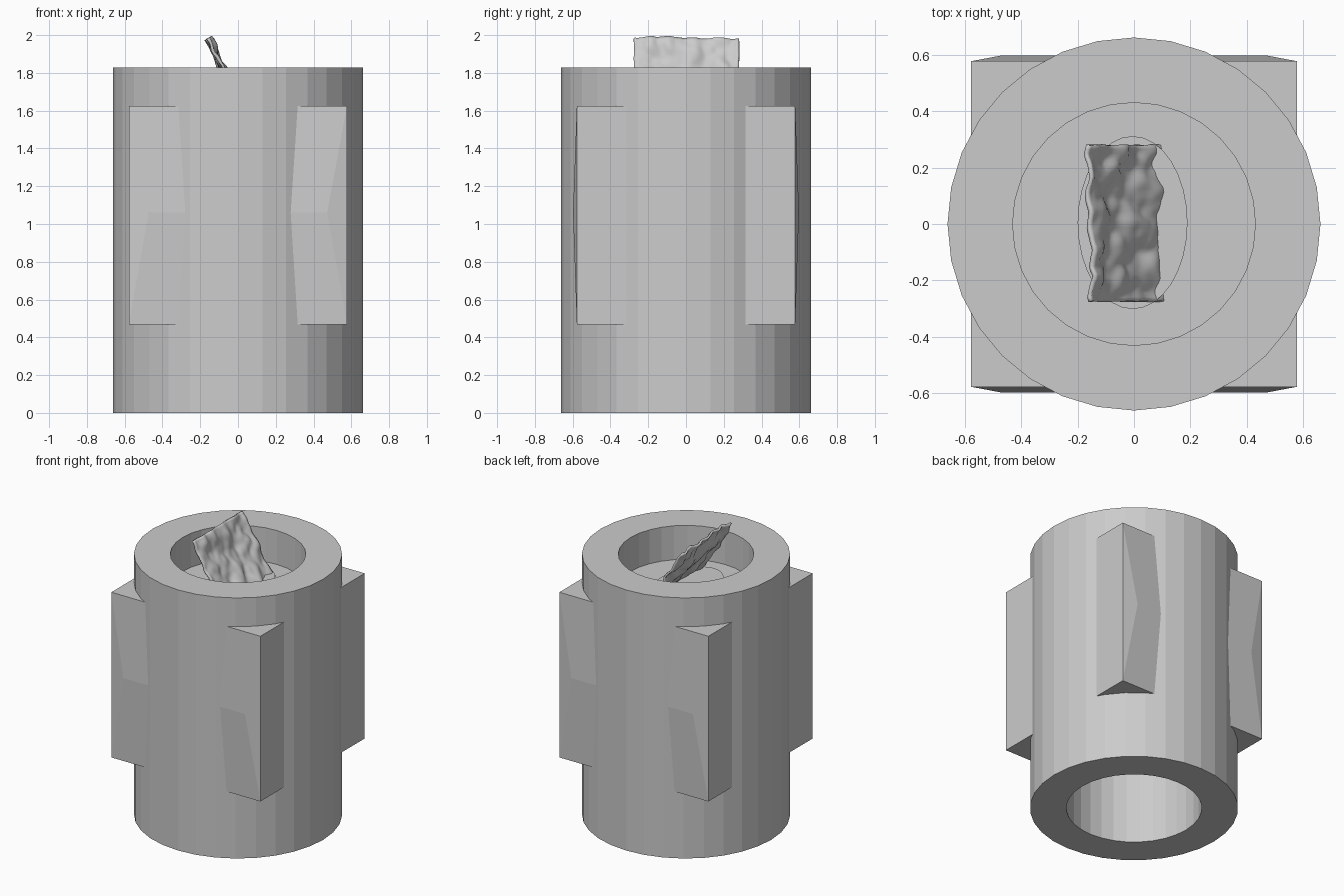
import bpy, bmesh
from math import sin, cos, pi
from mathutils import Vector, noise

if "Cube" in bpy.data.objects:
    bpy.data.objects.remove(bpy.data.objects["Cube"])


def add_object(name, bm, smooth=False):
    bmesh.ops.recalc_face_normals(bm, faces=bm.faces)
    mesh = bpy.data.meshes.new(name)
    bm.to_mesh(mesh)
    bm.free()
    for p in mesh.polygons:
        p.use_smooth = smooth
    ob = bpy.data.objects.new(name, mesh)
    bpy.context.collection.objects.link(ob)
    return ob


def disc(name, rx, ry, z0, z1, x=0, y=0, sides=32):
    """Solid elliptical cylinder."""
    bm = bmesh.new()
    bmesh.ops.create_cone(bm, cap_ends=True, segments=sides,
                          radius1=1, radius2=1, depth=1)
    for v in bm.verts:
        v.co = Vector((v.co.x * rx + x, v.co.y * ry + y,
                       z0 + (v.co.z + 0.5) * (z1 - z0)))
    return add_object(name, bm)


SIDES, R_OUT, R_IN, HEIGHT = 32, 0.662, 0.431, 1.828

# Tube: rectangular wall profile swept around z
bm = bmesh.new()
profile = [(R_OUT, 0), (R_OUT, HEIGHT), (R_IN, HEIGHT), (R_IN, 0)]
rings = [[bm.verts.new((r * sin(2 * pi * i / SIDES), r * cos(2 * pi * i / SIDES), z))
          for r, z in profile] for i in range(SIDES)]
for i in range(SIDES):
    a, b = rings[i], rings[(i + 1) % SIDES]
    for k in range(4):
        n = (k + 1) % 4
        bm.faces.new((a[k], b[k], b[n], a[n]))
add_object("tube_body", bm)

# Corner blocks: one square box's corners poke through the tube,
# front and back rise to a shallow horizontal ridge
S, RIDGE_X, RIDGE_Y, Z0, Z1, ZM = 0.578, 0.472, 0.598, 0.467, 1.626, 1.06
W = 0.22   # inner limit of each corner piece, hidden inside the wall
for sx, x_name in ((-1, "left"), (1, "right")):
    for sy, y_name in ((-1, "front"), (1, "back")):
        bm = bmesh.new()

        def vert(x, y, z):
            return bm.verts.new((sx * x, sy * y, z))

        top, bottom = vert(S, S, Z1), vert(S, S, Z0)
        top_in, bottom_in = vert(W, S, Z1), vert(W, S, Z0)
        ridge, ridge_in = vert(RIDGE_X, RIDGE_Y, ZM), vert(W, RIDGE_Y, ZM)
        side_top, side_bottom = vert(S, W, Z1), vert(S, W, Z0)
        for f in ((top, ridge, bottom), (top, top_in, ridge_in, ridge),
                  (bottom, ridge, ridge_in, bottom_in),
                  (top, bottom, side_bottom, side_top),
                  (top, side_top, top_in), (bottom, bottom_in, side_bottom),
                  (top_in, side_top, side_bottom, bottom_in),
                  (top_in, bottom_in, ridge_in)):
            bm.faces.new(f)
        add_object(f"corner_block_{y_name}_{x_name}", bm)

# Recessed floor and the oval collar around the cloth
disc("recessed_floor", R_IN + 0.02, R_IN + 0.02, 1.54, 1.59)
disc("oval_collar", 0.195, 0.307, 1.55, 1.615, x=-0.005, y=0.005)

# Crumpled cloth: leaning curved sheet with noise folds
path = [(-0.155, 1.985), (-0.085, 1.84), (-0.005, 1.71), (0.075, 1.61), (0.12, 1.55)]
NU, NV = 40, 40
bm = bmesh.new()
grid = []
for j in range(NV + 1):
    t = j / NV * (len(path) - 1)
    k = min(int(t), len(path) - 2)
    f = t - k
    px = path[k][0] * (1 - f) + path[k + 1][0] * f
    pz = path[k][1] * (1 - f) + path[k + 1][1] * f
    row = []
    for i in range(NU + 1):
        y = -0.275 + 0.555 * i / NU
        n = noise.noise(Vector((y * 11, pz * 9, 3.7))) * 0.032
        n += noise.noise(Vector((y * 24, pz * 20, 8.1))) * 0.010
        row.append(bm.verts.new((px + n * 0.85, y, pz + n * 0.5)))
    grid.append(row)
for j in range(NV):
    for i in range(NU):
        bm.faces.new((grid[j][i], grid[j][i + 1], grid[j + 1][i + 1], grid[j + 1][i]))
cloth = add_object("crumpled_cloth", bm, smooth=True)
solid = cloth.modifiers.new("thickness", 'SOLIDIFY')
solid.thickness = 0.014
solid.offset = 0
